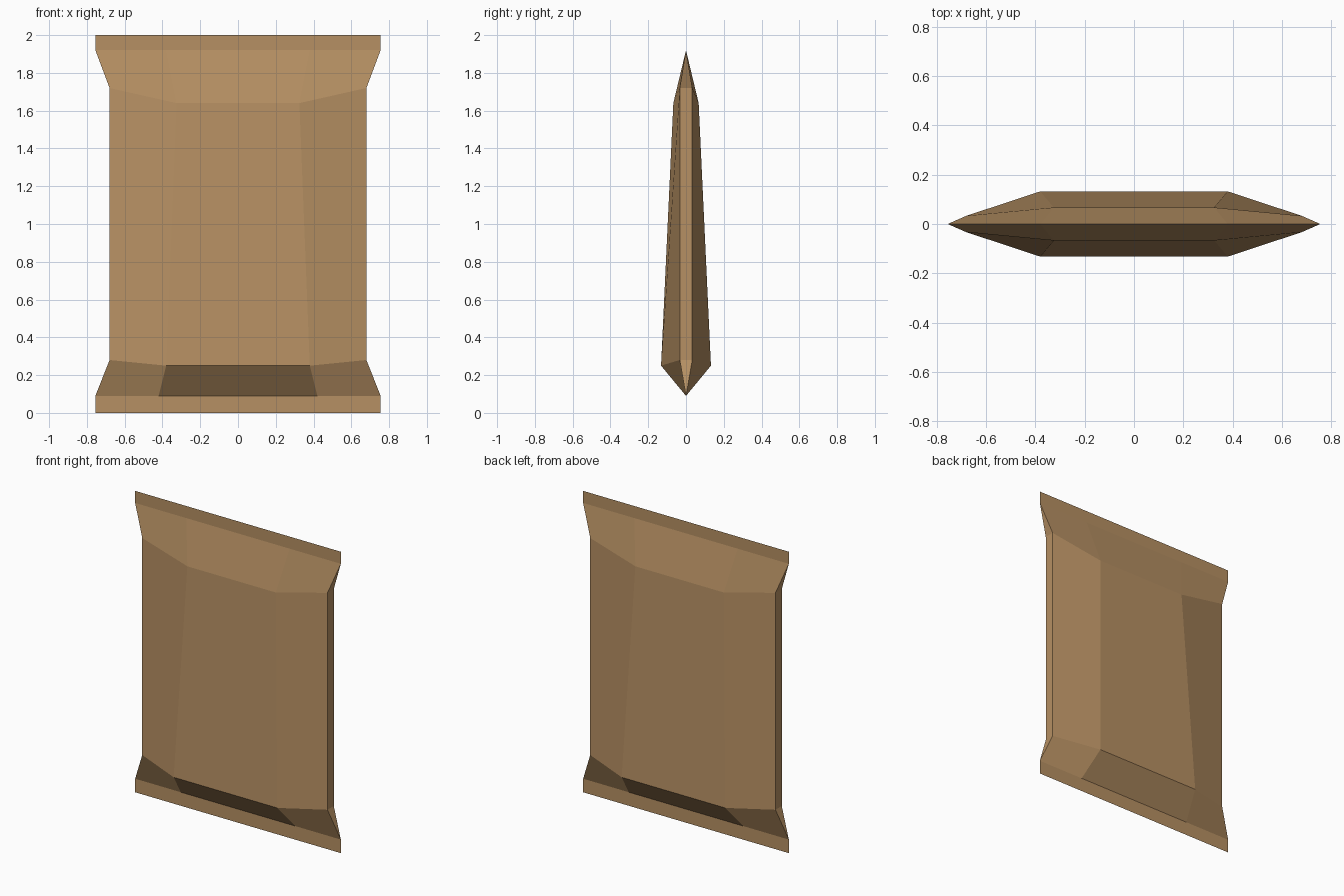
import bpy, bmesh

if "Cube" in bpy.data.objects:
    bpy.data.objects.remove(bpy.data.objects["Cube"])

kraft = bpy.data.materials.new("kraft_brown")
kraft.diffuse_color = (0.47, 0.28, 0.125, 1)
kraft.use_nodes = True
kraft.node_tree.nodes["Principled BSDF"].inputs["Base Color"].default_value = kraft.diffuse_color


def finish(name, bm):
    bmesh.ops.remove_doubles(bm, verts=bm.verts, dist=0.0005)
    bmesh.ops.recalc_face_normals(bm, faces=bm.faces)
    me = bpy.data.meshes.new(name)
    bm.to_mesh(me)
    bm.free()
    me.materials.append(kraft)
    ob = bpy.data.objects.new(name, me)
    bpy.context.collection.objects.link(ob)


# Pouch body: rows of (outer x, y, z) and (inner x, y, z), bottom to top
rows = [
    ((0.755, 0, 0.09), (0.42, 0, 0.09)),
    ((0.68, 0.033, 0.28), (0.38, 0.132, 0.25)),
    ((0.68, 0.033, 1.72), (0.325, 0.067, 1.64)),
    ((0.755, 0, 1.92), (0.38, 0, 1.92)),
]
bm = bmesh.new()
loops = []
for outer, inner in rows:
    pts = [(sx * p[0], sy * p[1], p[2])
           for sy, order in ((-1, 1), (1, -1))
           for sx, p in ((-1, outer), (-1, inner), (1, inner), (1, outer))[::order]]
    loops.append([bm.verts.new(p) for p in pts])
for a, b in zip(loops, loops[1:]):
    for i in range(8):
        j = (i + 1) % 8
        bm.faces.new((a[i], a[j], b[j], b[i]))
bmesh.ops.dissolve_degenerate(bm, dist=0.0005, edges=bm.edges)
finish("pouch_body", bm)

# Flat crimped seals: paper-thin sheets at both ends
for name, z0, z1 in (("bottom_seal", 0, 0.09), ("top_seal", 1.92, 2)):
    bm = bmesh.new()
    bm.faces.new([bm.verts.new(p) for p in
                  ((-0.755, 0, z0), (0.755, 0, z0), (0.755, 0, z1), (-0.755, 0, z1))])
    finish(name, bm)
